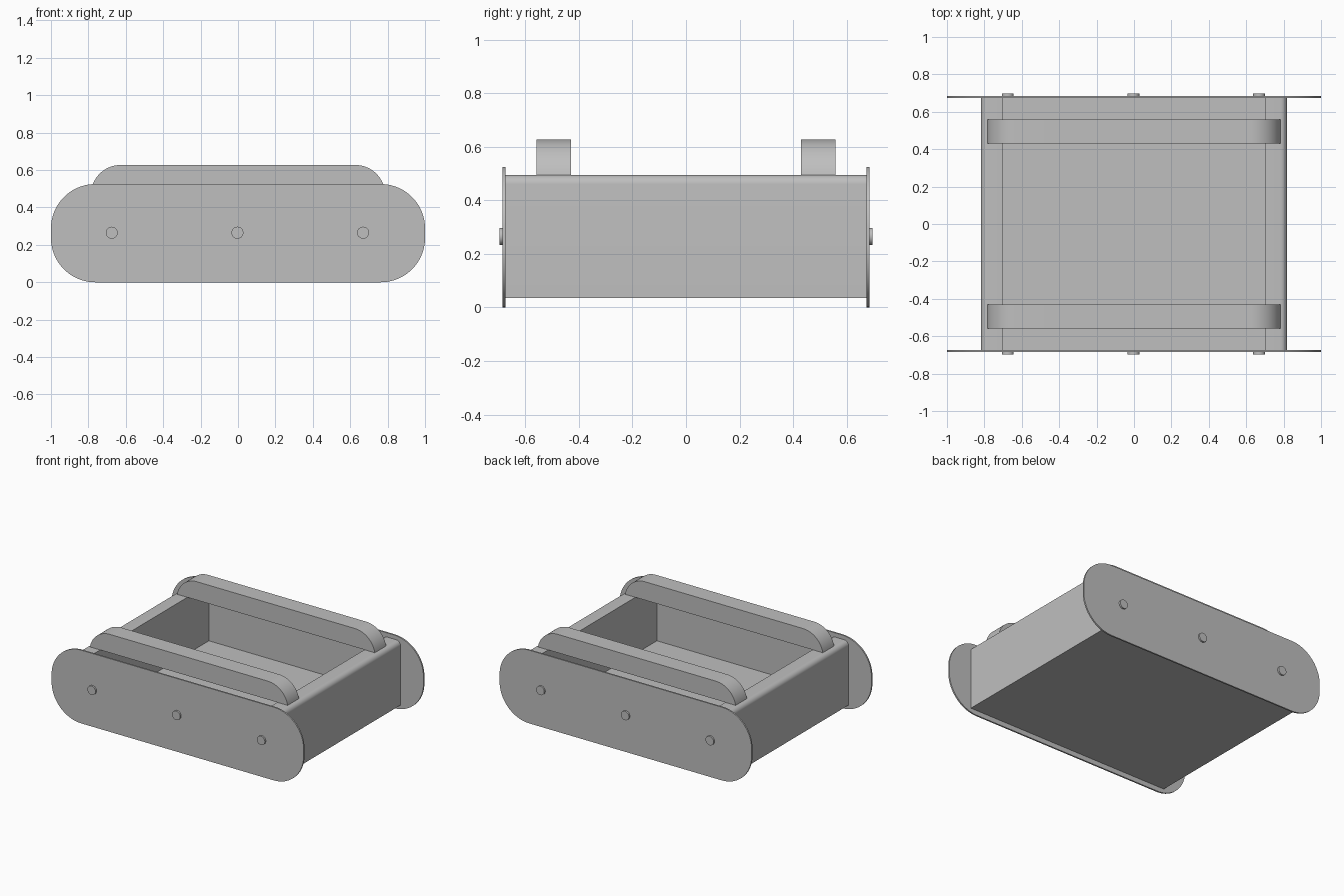
import bpy, bmesh, math

cube = bpy.data.objects.get("Cube")
if cube:
    bpy.data.objects.remove(cube, do_unlink=True)

grey = bpy.data.materials.new("plain grey")
grey.use_nodes = True
colour = (0.52, 0.52, 0.52, 1)
grey.diffuse_color = colour
grey.node_tree.nodes["Principled BSDF"].inputs["Base Color"].default_value = colour


def arc(cx, cz, r, start, end, steps=16):
    """Points along an arc in the XZ plane, angles in degrees."""
    angles = [math.radians(start + (end - start) * i / steps) for i in range(steps + 1)]
    return [(cx + r * math.cos(a), cz + r * math.sin(a)) for a in angles]


def mirrored(half):
    """Complete an outline from its +x half."""
    return half + [(-x, z) for x, z in reversed(half)]


def prism(name, outline, y0, y1):
    """Extrude an XZ outline from y0 to y1."""
    bm = bmesh.new()
    face = bm.faces.new([bm.verts.new((x, y0, z)) for x, z in outline])
    extruded = bmesh.ops.extrude_face_region(bm, geom=[face])["geom"]
    moved = [v for v in extruded if isinstance(v, bmesh.types.BMVert)]
    bmesh.ops.translate(bm, verts=moved, vec=(0, y1 - y0, 0))
    bmesh.ops.recalc_face_normals(bm, faces=bm.faces)
    mesh = bpy.data.meshes.new(name)
    bm.to_mesh(mesh)
    bm.free()
    mesh.materials.append(grey)
    obj = bpy.data.objects.new(name, mesh)
    bpy.context.collection.objects.link(obj)
    bpy.ops.object.select_all(action="DESELECT")
    obj.select_set(True)
    bpy.context.view_layer.objects.active = obj
    bpy.ops.object.shade_smooth_by_angle(angle=math.radians(30))
    return obj


BOTTOM, TOP, FLOOR = 0.035, 0.495, 0.09
WALL_OUT, WALL_IN = 0.818, 0.703
PLATE_IN, PLATE_OUT, PIN_OUT = 0.674, 0.685, 0.697

# Open tray: floor and two thick side walls with rounded upper edges
r = 0.035
tray = [(WALL_OUT, BOTTOM)] + arc(WALL_OUT - r, TOP - r, r, 0, 90, 8)
tray += [(WALL_IN, TOP), (WALL_IN, FLOOR)]
prism("tray", mirrored(tray), -PLATE_IN, PLATE_IN)

# Outlines of the rounded end plates and of the rails with curved ends
r, height = 0.237, 0.525
plate = mirrored(arc(1 - r, r, r, -90, 0, 24) + arc(1 - r, height - r, r, 0, 90, 24))
r, rail_top = 0.16, 0.627
low = math.degrees(math.asin((TOP - rail_top + r) / r))
rail = mirrored(arc(0.627, rail_top - r, r, low, 90))

for side, s in (("front", -1), ("back", 1)):
    prism(side + "_plate", plate, s * PLATE_IN, s * PLATE_OUT)
    prism(side + "_rail", rail, s * 0.43, s * 0.558)
    # Three round pins on each plate
    for label, x in (("right", -0.672), ("middle", 0), ("left", 0.672)):
        circle = arc(x - 0.003, 0.265, 0.032, 0, 348.75, 31)
        prism(f"{side}_{label}_pin", circle, s * PLATE_OUT, s * PIN_OUT)
